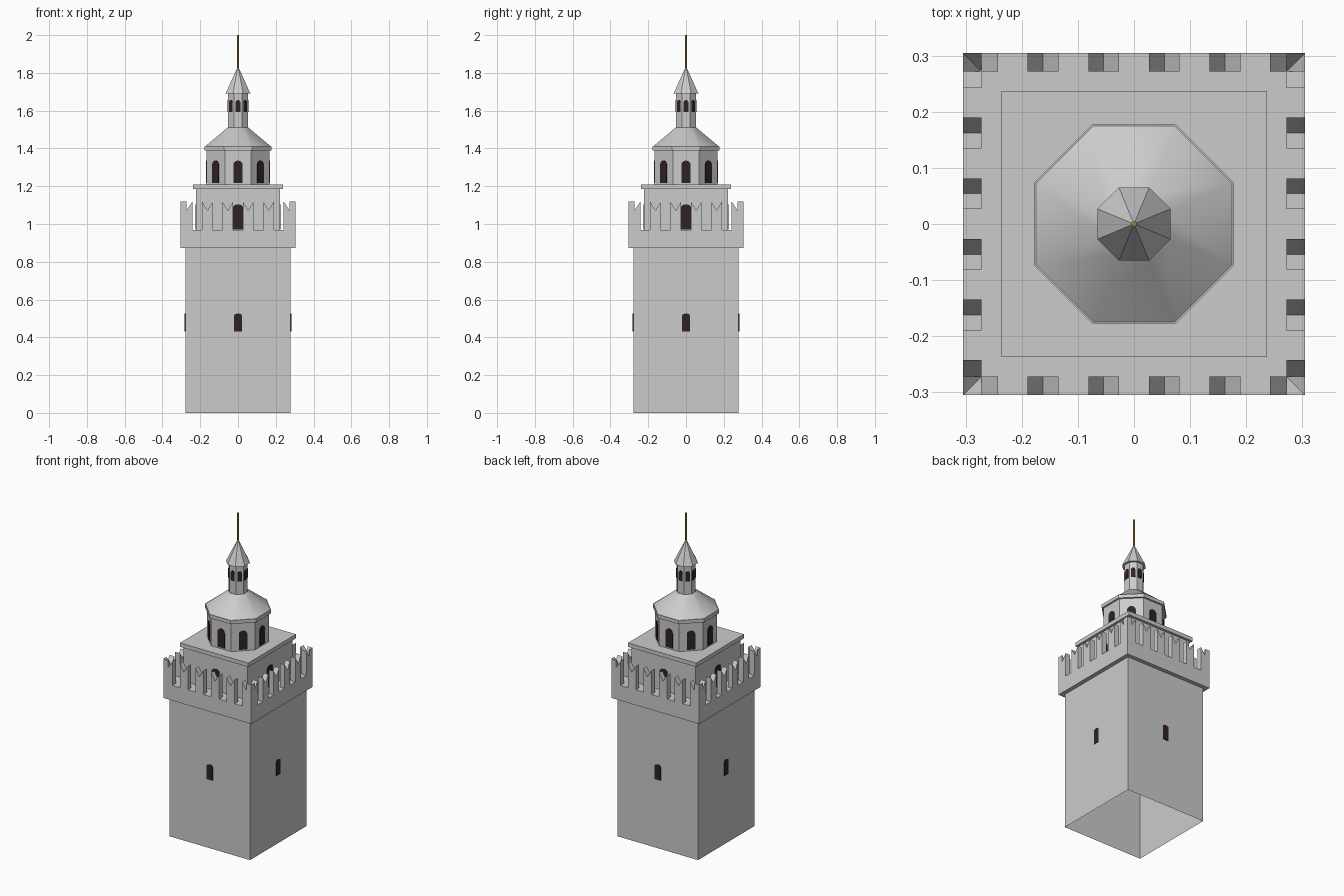
import bpy, bmesh, math
from mathutils import Matrix

if "Cube" in bpy.data.objects:
    bpy.data.objects.remove(bpy.data.objects["Cube"])


def material(name, color):
    m = bpy.data.materials.new(name)
    m.diffuse_color = (*color, 1)
    m.use_nodes = True
    m.node_tree.nodes["Principled BSDF"].inputs["Base Color"].default_value = m.diffuse_color
    return m


STONE = material("grey stone", (0.60, 0.60, 0.60))
DARK = material("dark opening", (0.030, 0.016, 0.017))
GOLD = material("dull gold", (0.40, 0.23, 0.04))


def finish(name, bm, mat):
    mesh = bpy.data.meshes.new(name)
    bmesh.ops.recalc_face_normals(bm, faces=bm.faces)
    bm.to_mesh(mesh)
    bm.free()
    mesh.materials.append(mat)
    obj = bpy.data.objects.new(name, mesh)
    bpy.context.collection.objects.link(obj)
    return obj


def tiers(name, sides, levels, mat=STONE, bottom=True):
    """Stack of regular rings (apothem, z), flat sides facing the axes."""
    bm = bmesh.new()
    rings = []
    for apothem, z in levels:
        r = apothem / math.cos(math.pi / sides)
        rings.append([bm.verts.new((r * math.cos((i + .5) * math.tau / sides),
                                    r * math.sin((i + .5) * math.tau / sides), z))
                      for i in range(sides)])
    for a, b in zip(rings, rings[1:]):
        for i in range(sides):
            j = (i + 1) % sides
            bm.faces.new((a[i], a[j], b[j], b[i]))
    bm.faces.new(rings[-1])
    if bottom:
        bm.faces.new(rings[0][::-1])
    return finish(name, bm, mat)


def plates(name, profile, y0, y1, mat, count):
    """Extrude an (x, z) profile from y0 to y1 and repeat it around the z axis."""
    bm = bmesh.new()
    for k in range(count):
        rot = Matrix.Rotation(k * math.tau / count, 3, 'Z')
        a = [bm.verts.new(rot @ Matrix.Identity(3).to_4x4().to_3x3() @ v)
             for v in (Matrix.Translation((x, y0, z)).translation for x, z in profile)]
        b = [bm.verts.new(rot @ v)
             for v in (Matrix.Translation((x, y1, z)).translation for x, z in profile)]
        n = len(profile)
        bm.faces.new(a)
        bm.faces.new(b[::-1])
        for i in range(n):
            j = (i + 1) % n
            bm.faces.new((a[j], a[i], b[i], b[j]))
    return finish(name, bm, mat)


def windows(name, half, z0, z1, wall, count, rise):
    """Arched dark plates on every side of a wall at the given distance."""
    arch = [(half * math.cos(t * math.pi / 8), z1 - rise + rise * math.sin(t * math.pi / 8))
            for t in range(9)]
    plates(name, [(-half, z0), (half, z0)] + arch, -wall - .003, -wall + .004, DARK, count)


# Square tower, open underneath
tiers("tower_shaft", 4, [(.279, 0), (.279, .872)], bottom=False)
tiers("parapet_base", 4, [(.305, .872), (.305, .968)])

# Swallowtail merlons, the end ones meeting at the corners
for n, (x, h) in enumerate([(-.2735, .0315), (-.162, .0275), (-.054, .0275),
                            (.054, .0275), (.162, .0275), (.2735, .0315)]):
    tail = [(x - h, .968), (x + h, .968), (x + h, 1.118), (x, 1.072), (x - h, 1.118)]
    plates(f"merlons_{n + 1}", tail, -.305, -.272, STONE, 4)

# Square upper storey with its cornice
tiers("upper_storey", 4, [(.222, .968), (.222, 1.185)])
tiers("storey_cornice", 4, [(.237, 1.185), (.237, 1.21)])

# Octagonal drum, cornice and smooth roof
tiers("drum", 8, [(.167, 1.21), (.167, 1.388)])
tiers("drum_cornice", 8, [(.178, 1.388), (.178, 1.41)])
dome = tiers("dome_roof", 8, [(.175, 1.41), (.053, 1.512)])
bpy.ops.object.select_all(action='DESELECT')
dome.select_set(True)
bpy.context.view_layer.objects.active = dome
bpy.ops.object.shade_smooth_by_angle(angle=math.radians(32))

# Lantern, spire and pole
tiers("lantern", 8, [(.052, 1.51), (.052, 1.692)])
tiers("spire", 8, [(.065, 1.692), (.002, 1.832)])
tiers("pole", 8, [(.0045, 1.81), (.0045, 2.0)], GOLD)

# Windows
windows("shaft_windows", .02, .43, .526, .279, 4, .010)
windows("storey_windows", .028, .972, 1.104, .222, 4, .018)
windows("drum_windows", .025, 1.218, 1.336, .167, 8, .025)
windows("lantern_windows", .0125, 1.594, 1.656, .052, 8, .0125)
